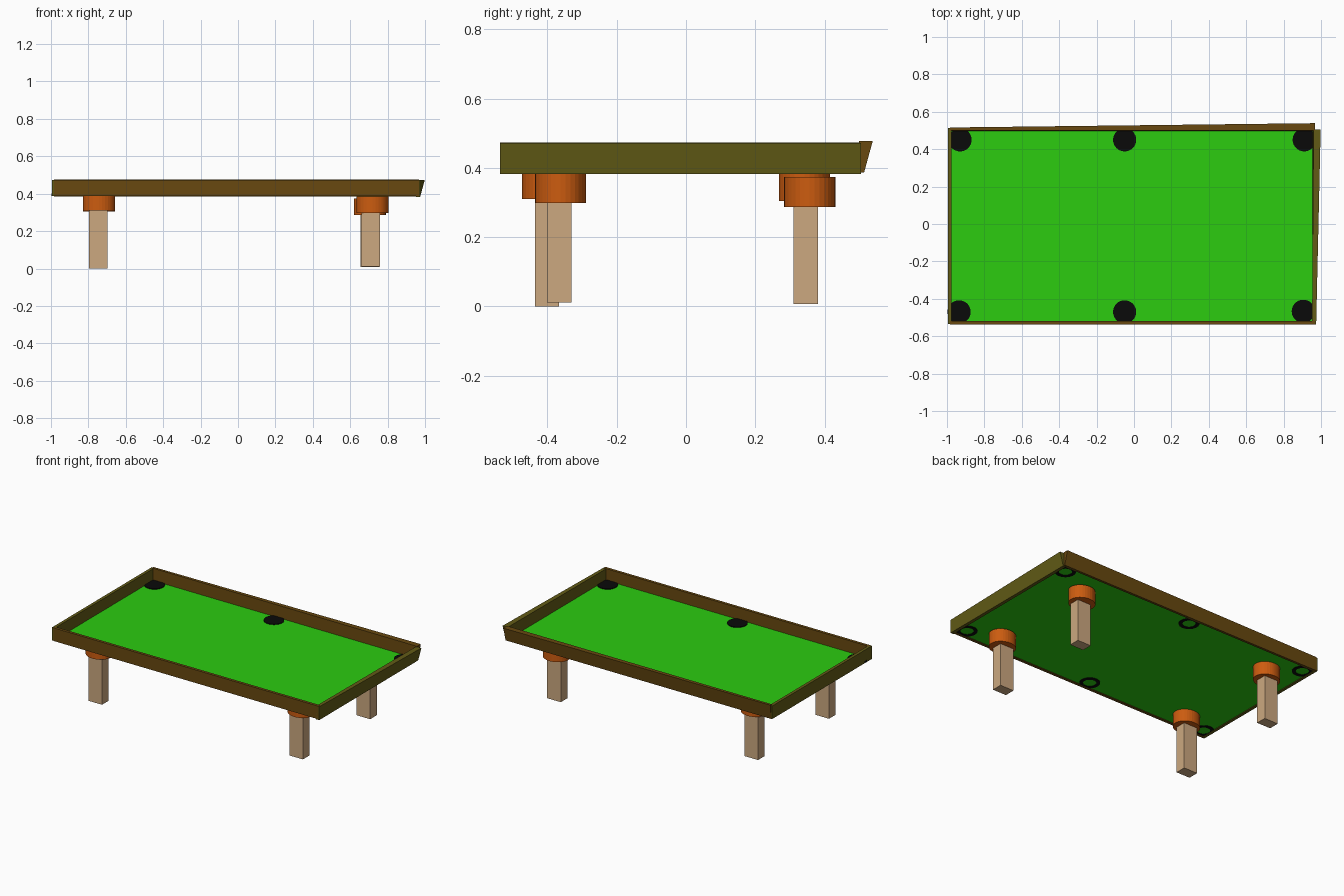
import bpy, bmesh, math

if "Cube" in bpy.data.objects:
    bpy.data.objects.remove(bpy.data.objects["Cube"])


def material(name, r, g, b):
    m = bpy.data.materials.new(name)
    m.diffuse_color = (r, g, b, 1)
    m.use_nodes = True
    m.node_tree.nodes["Principled BSDF"].inputs["Base Color"].default_value = m.diffuse_color
    return m


felt_green = material("felt green", 0.025, 0.604, 0.005)
pocket_black = material("pocket black", 0.003, 0.003, 0.003)
rail_brown = material("rail brown", 0.14, 0.066, 0.005)
end_olive = material("end rail olive", 0.124, 0.105, 0.008)
collar_orange = material("collar orange", 0.604, 0.107, 0.005)
leg_tan = material("leg tan", 0.604, 0.393, 0.214)


def finish(name, bm, mat):
    bmesh.ops.recalc_face_normals(bm, faces=bm.faces)
    mesh = bpy.data.meshes.new(name)
    bm.to_mesh(mesh)
    bm.free()
    mesh.materials.append(mat)
    obj = bpy.data.objects.new(name, mesh)
    bpy.context.collection.objects.link(obj)
    return obj


def box(name, x, y, z, mat, lean=None):
    """Box from ranges; lean(co) gives an (dx, dy) shift for top vertices."""
    bm = bmesh.new()
    bmesh.ops.create_cube(bm, size=1)
    for v in bm.verts:
        top = v.co.z > 0
        for i, r in enumerate((x, y, z)):
            v.co[i] = r[1] if v.co[i] > 0 else r[0]
        if top and lean:
            dx, dy = lean(v.co)
            v.co.x += dx
            v.co.y += dy
    return finish(name, bm, mat)


def lathe(name, profile, centre, mat, sx=1, sy=1, n=32):
    """Revolve (radius, z) points about a vertical axis at centre."""
    bm = bmesh.new()
    vs = [bm.verts.new((r, 0, z)) for r, z in profile]
    es = [bm.edges.new(p) for p in zip(vs, vs[1:])]
    bmesh.ops.spin(bm, geom=vs + es, axis=(0, 0, 1), cent=(0, 0, 0),
                   angle=2 * math.pi, steps=n, use_merge=True)
    bmesh.ops.remove_doubles(bm, verts=bm.verts, dist=1e-5)
    for v in bm.verts:
        v.co.x = v.co.x * sx + centre[0]
        v.co.y = v.co.y * sy + centre[1]
    return finish(name, bm, mat)


# Playing surface
box("felt_bed", (-0.98, 0.96), (-0.525, 0.507), (0.391, 0.396), felt_green)

# Pockets: black disc above the felt, ring below
for i, c in enumerate([(-0.93, 0.45), (-0.05, 0.45), (0.91, 0.45),
                       (-0.935, -0.47), (-0.05, -0.47), (0.905, -0.467)]):
    lathe(f"pocket_{i + 1}", [(0, 0.401), (0.062, 0.401), (0.062, 0.388),
                              (0.040, 0.388), (0.040, 0.392)], c, pocket_black)

# Rails: the back and right ones flare outwards towards the back right corner
box("front_rail", (-0.985, 0.968), (-0.537, -0.518), (0.387, 0.474), rail_brown)
box("left_rail", (-0.995, -0.975), (-0.535, 0.514), (0.387, 0.474), end_olive)
box("back_rail", (-0.985, 0.969), (0.498, 0.514), (0.386, 0.477), rail_brown,
    lambda co: (0, 0.025 if co.x > 0 and co.y > 0.51 else 0.002))
box("right_rail", (0.952, 0.974), (-0.537, 0.505), (0.383, 0.472), end_olive,
    lambda co: ((0.024 if co.x > 0.96 else 0.008) if co.y > 0 else 0, 0))

# Legs with round collars: collar centre, collar z range, leg centre, leg foot
LEGS = {
    "front_left": ((-0.743, -0.400), (0.310, 0.393), (-0.747, -0.401), 0.000),
    "front_right": ((0.719, -0.362), (0.298, 0.385), (0.709, -0.366), 0.012),
    "back_left": ((-0.743, 0.342), (0.304, 0.390), (-0.747, 0.345), 0.010),
    "back_right": ((0.705, 0.357), (0.287, 0.374), (0.706, 0.346), 0.007),
}
for name, (cc, (z0, z1), (lx, ly), foot) in LEGS.items():
    lathe(name + "_collar", [(0, z1), (0.085, z1), (0.085, z0), (0, z0)],
          cc, collar_orange, sy=0.87)
    box(name + "_leg", (lx - 0.05, lx + 0.05), (ly - 0.035, ly + 0.035),
        (foot, z0 + 0.02), leg_tan)
